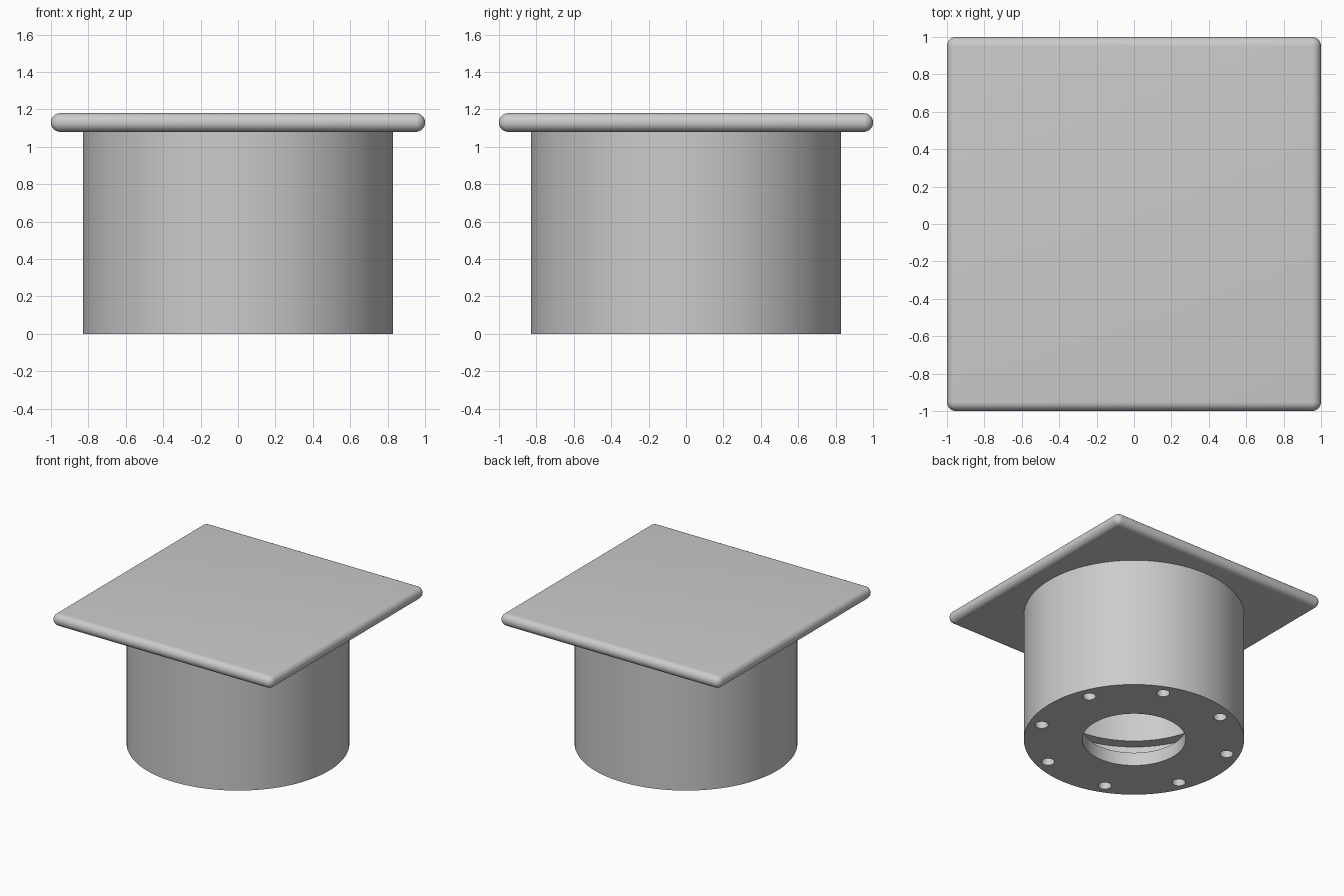
import bpy, bmesh
from math import cos, sin, pi, radians

cube = bpy.data.objects.get("Cube")
if cube:
    bpy.data.objects.remove(cube, do_unlink=True)

grey = bpy.data.materials.new("light_grey")
grey.use_nodes = True
colour = (0.6, 0.6, 0.6, 1)
grey.diffuse_color = colour
grey.node_tree.nodes["Principled BSDF"].inputs["Base Color"].default_value = colour


def add_object(name, bm):
    bmesh.ops.recalc_face_normals(bm, faces=bm.faces)
    mesh = bpy.data.meshes.new(name)
    bm.to_mesh(mesh)
    bm.free()
    mesh.materials.append(grey)
    obj = bpy.data.objects.new(name, mesh)
    bpy.context.collection.objects.link(obj)
    return obj


def activate(obj):
    bpy.ops.object.select_all(action='DESELECT')
    obj.select_set(True)
    bpy.context.view_layer.objects.active = obj


def revolve(name, profile, sides):
    """Closed (radius, height) profile turned around the z axis."""
    bm = bmesh.new()
    rings = []
    for i in range(sides):
        a = 2 * pi * i / sides
        rings.append([bm.verts.new((r * cos(a), r * sin(a), z)) for r, z in profile])
    n = len(profile)
    for i in range(sides):
        here, after = rings[i], rings[(i + 1) % sides]
        for j in range(n):
            k = (j + 1) % n
            bm.faces.new((here[j], after[j], after[k], here[k]))
    return add_object(name, bm)


# Hollow round body: base flange with central opening, stepped cavity above
body = revolve("round_body", [
    (0.39, 0), (0.83, 0), (0.83, 1.10), (0.68, 1.10),
    (0.68, 0.38), (0.77, 0.38), (0.77, 0.11), (0.39, 0.11)], 96)

# Ring of blind bolt holes in the base
bm = bmesh.new()
for i in range(8):
    a = radians(22.5 + 45 * i)
    made = bmesh.ops.create_cone(bm, cap_ends=True, segments=24,
                                 radius1=0.05, radius2=0.05, depth=0.16)
    bmesh.ops.translate(bm, verts=made["verts"], vec=(0.73 * cos(a), 0.73 * sin(a), 0))
cutter = add_object("bolt_hole_cutter", bm)
cutter.hide_render = True

activate(body)
cut = body.modifiers.new("bolt_holes", 'BOOLEAN')
cut.operation = 'DIFFERENCE'
cut.solver = 'EXACT'
cut.object = cutter
bpy.ops.object.modifier_apply(modifier=cut.name)
bpy.data.objects.remove(cutter, do_unlink=True)
bpy.ops.object.shade_smooth_by_angle(angle=radians(30))

# Square top plate with fully rounded edges
bm = bmesh.new()
bmesh.ops.create_cube(bm, size=1)
bmesh.ops.scale(bm, verts=bm.verts, vec=(2, 2, 0.1))
bmesh.ops.translate(bm, verts=bm.verts, vec=(0, 0, 1.13))
plate = add_object("top_plate", bm)
activate(plate)
bevel = plate.modifiers.new("rounded_edges", 'BEVEL')
bevel.width = 0.049
bevel.segments = 8
bpy.ops.object.modifier_apply(modifier=bevel.name)
bpy.ops.object.shade_smooth_by_angle(angle=radians(30))
